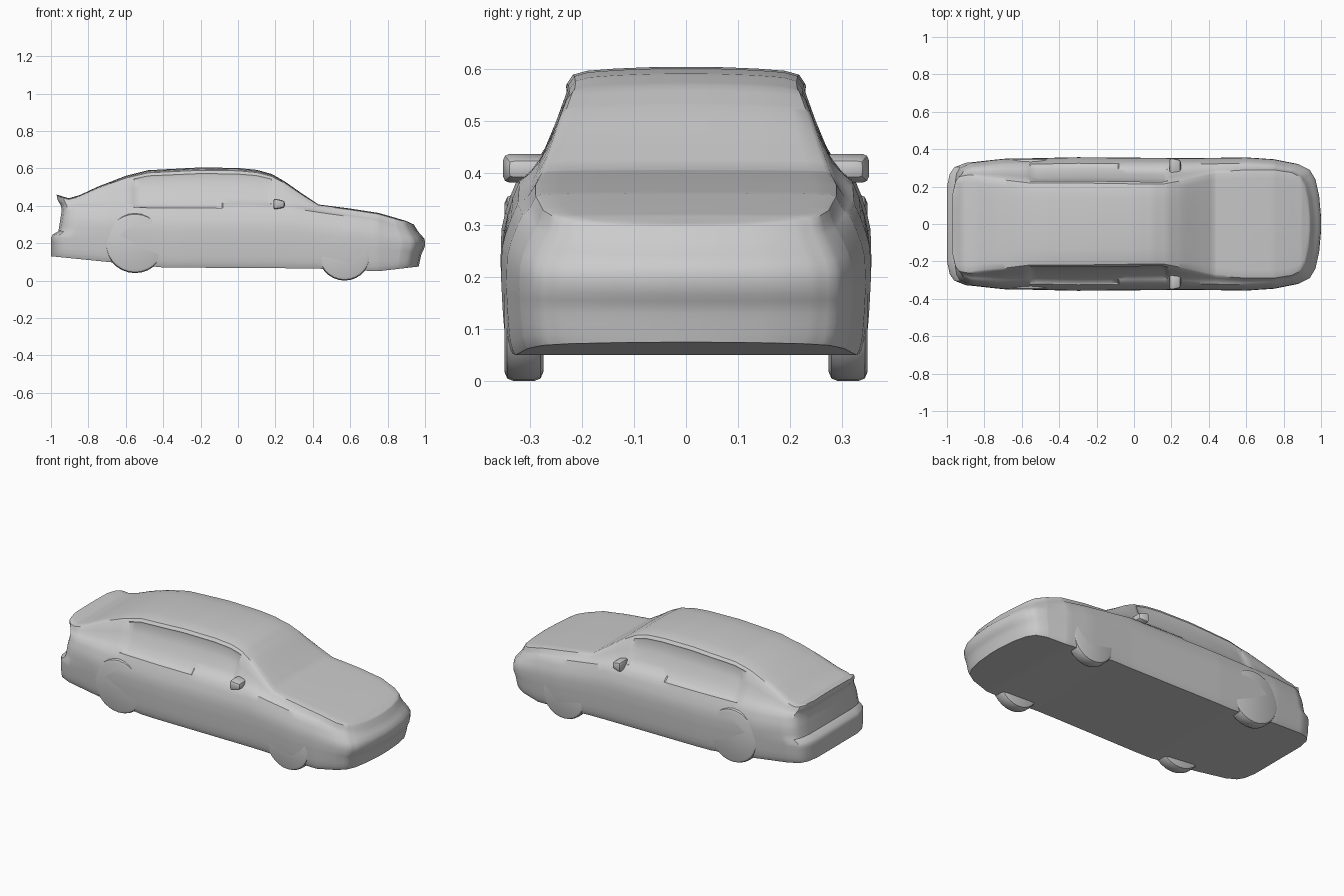
import bpy, bmesh, math
from mathutils import Matrix

if "Cube" in bpy.data.objects:
    bpy.data.objects.remove(bpy.data.objects["Cube"])

grey = bpy.data.materials.new("body_grey")
grey.use_nodes = True
grey.diffuse_color = (0.6, 0.6, 0.6, 1)
grey.node_tree.nodes["Principled BSDF"].inputs["Base Color"].default_value = (0.6, 0.6, 0.6, 1)


def finish(bm, name, angle=35):
    bmesh.ops.recalc_face_normals(bm, faces=bm.faces)
    mesh = bpy.data.meshes.new(name)
    bm.to_mesh(mesh)
    bm.free()
    mesh.materials.append(grey)
    obj = bpy.data.objects.new(name, mesh)
    bpy.context.collection.objects.link(obj)
    bpy.ops.object.select_all(action="DESELECT")
    obj.select_set(True)
    bpy.context.view_layer.objects.active = obj
    bpy.ops.object.shade_smooth_by_angle(angle=math.radians(angle))
    return obj


def lerp(keys, t):
    """Piecewise linear lookup in a list of (position, value)."""
    if t <= keys[0][0]:
        return keys[0][1]
    for (a, va), (b, vb) in zip(keys, keys[1:]):
        if t <= b:
            return va + (vb - va) * (t - a) / (b - a)
    return keys[-1][1]


# Body profiles along the length
top = [(-1, .46), (-.93, .44), (-.86, .457), (-.75, .502), (-.6, .56), (-.48, .59), (-.2, .605),
       (0, .602), (.1, .592), (.18, .57), (.25, .53), (.35, .46), (.43, .407), (.6, .385),
       (.75, .362), (.87, .338), (.95, .32), (1, .3)]
bottom = [(-1, .13), (-.7, .1), (-.4, .07), (.4, .065), (.75, .05), (1, .075)]
belt = [(-1, .4), (-.6, .39), (.3, .385), (.43, .365), (.75, .32), (1, .26)]
width = [(-1, .2), (-.985, .27), (-.96, .305), (-.9, .328), (-.7, .348), (-.3, .357), (.3, .352),
         (.6, .356), (.75, .346), (.88, .32), (.94, .29), (.97, .24), (.99, .15), (1, .04)]
roof = [(-1, .85), (-.8, .74), (-.55, .64), (.15, .62), (.43, .78), (.8, .84), (1, .88)]

# Bumper and fascia shapes by height, and body side tumblehome
nose = [(.07, .965), (.14, .98), (.18, 1), (.22, 1), (.26, .965), (.3, .94), (.34, .925)]
tail = [(.13, 1), (.24, 1), (.265, .96), (.39, .94), (.43, .965), (.46, .97)]
side = [(0, .95), (.06, .975), (.25, .99), (.5, 1), (.7, .995), (.85, .965), (1, .91)]
levels = [0, .03, .1, .2, .3, .37, .43, .5, .6, .7, .8, .9, 1]
crown = [(.12, .25), (.3, .5), (.55, .72), (.85, .95)]


def half_section(u):
    zb, zt, zs = lerp(bottom, u), lerp(top, u), lerp(belt, u)
    w, r = lerp(width, u), lerp(roof, u)
    pts = [(.5 * w, zb), (.85 * w, zb)]
    pts += [(w * lerp(side, f), zb + f * (zs - zb)) for f in levels]
    h = zt - zs
    pts += [(w * (.91 + (r - .91) * k), zs + f * h) for f, k in crown]
    pts += [(w * r * s, zs + h * f) for s, f in ((.97, .93), (.85, .965), (.6, .985), (.3, .997), (.08, 1))]
    limit = lambda z: lerp(nose, z) if u > 0 else lerp(tail, z)
    out = []
    for y, z in pts:
        x = u
        if abs(u) > .75:
            x = math.copysign(.75 + (abs(u) - .75) * (limit(z) - .75) / .25, u)
        out.append((x, y, z))
    return out


stations = sorted({round(-1 + i * .04, 3) for i in range(51)}
                  | {p for keys in (top, width) for p, _ in keys})
bm = bmesh.new()
rings = []
for u in stations:
    half = half_section(u)
    left = [bm.verts.new(p) for p in half]
    right = [bm.verts.new((x, -y, z)) for x, y, z in half]
    rings.append(left + right[::-1])
n = len(rings[0])
for a, b in zip(rings, rings[1:]):
    for i in range(n):
        j = (i + 1) % n
        bm.faces.new((a[i], a[j], b[j], b[i]))
for ring in (rings[0], rings[-1]):
    for i in range(n // 2 - 1):
        bm.faces.new((ring[i], ring[i + 1], ring[n - 2 - i], ring[n - 1 - i]))
bmesh.ops.recalc_face_normals(bm, faces=bm.faces)

# Shallow recessed side windows
for sign in (1, -1):
    panes = []
    for f in bm.faces:
        c = f.calc_center_median()
        if -.56 < c.x < .18 and c.y * sign > .2 and .4 < c.z < lerp(top, c.x) - .03 \
                and abs(f.normal.y) > .5:
            panes.append(f)
    bmesh.ops.inset_region(bm, faces=panes, thickness=.008, depth=-.005)
finish(bm, "car_body")


# Wheels, sunk into the closed wheel arches
def wheel(name, x, y, z, radius):
    bm = bmesh.new()
    bmesh.ops.create_cone(bm, cap_ends=True, segments=28, radius1=radius, radius2=radius, depth=.075,
                          matrix=Matrix.Translation((x, y, z)) @ Matrix.Rotation(math.pi / 2, 4, "X"))
    rims = [e for e in bm.edges if abs(e.verts[0].co.y - e.verts[1].co.y) < .001]
    bmesh.ops.bevel(bm, geom=rims, offset=.018, segments=2, affect="EDGES", profile=.5)
    finish(bm, name)


# Door mirrors: tapered rounded housings
def mirror(name, sign):
    bm = bmesh.new()
    bmesh.ops.create_cube(bm, size=1, matrix=Matrix.Translation((.22, sign * .312, .41))
                          @ Matrix.Diagonal((.06, .085, .06, 1)))
    for v in bm.verts:
        if v.co.x > .22:
            v.co.z = .405 + (v.co.z - .405) * .6
            v.co.y -= sign * .012
    bmesh.ops.bevel(bm, geom=bm.edges[:], offset=.012, segments=2, affect="EDGES", profile=.5)
    finish(bm, name)


for label, sign in (("left", 1), ("right", -1)):
    wheel("front_wheel_" + label, .57, sign * .312, .14, .14)
    wheel("rear_wheel_" + label, -.55, sign * .312, .2, .16)
    mirror("door_mirror_" + label, sign)
